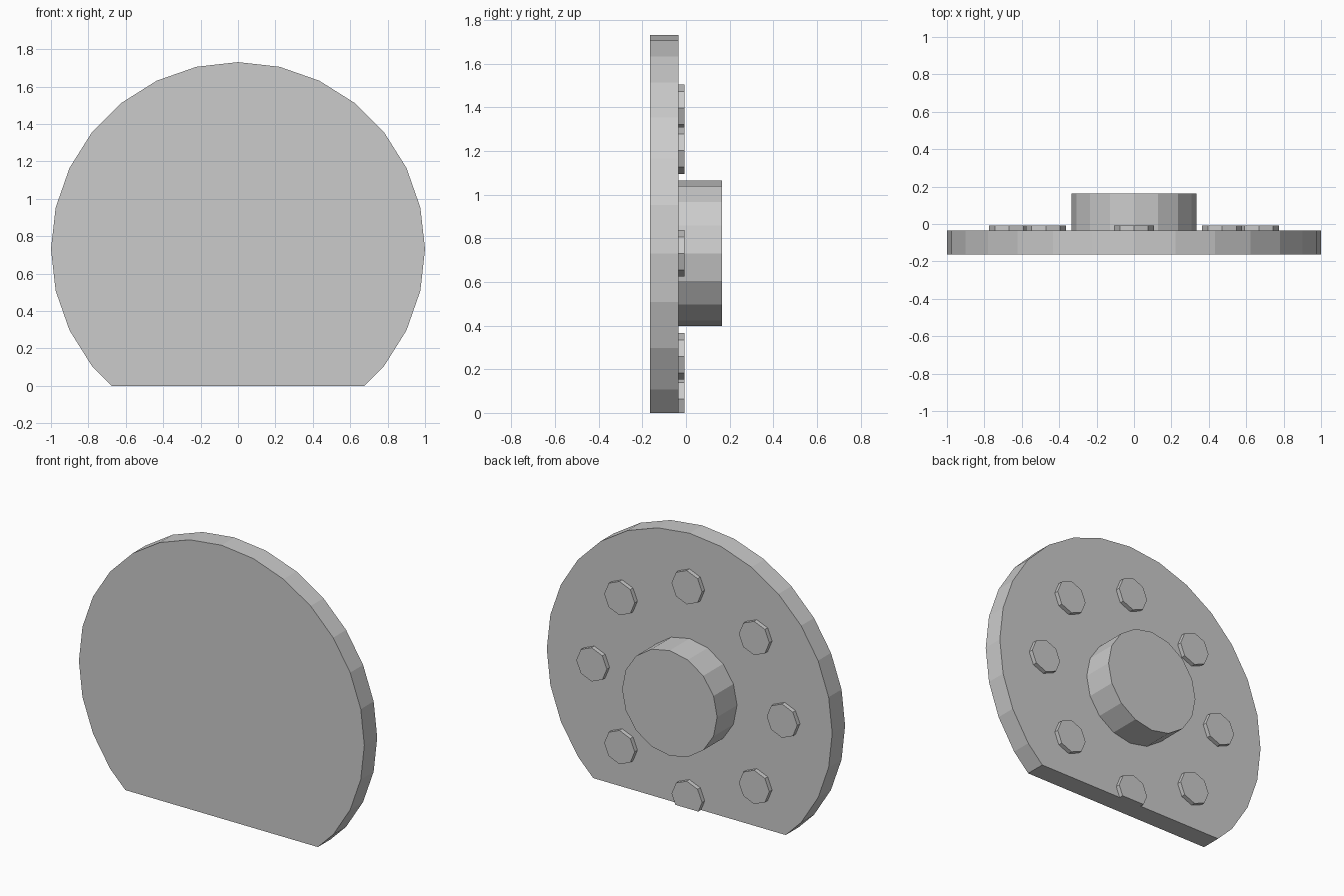
import bpy, bmesh
from math import sin, cos, tau, pi
from mathutils import Matrix, Vector

if "Cube" in bpy.data.objects:
    bpy.data.objects.remove(bpy.data.objects["Cube"])

CENTER_Z = 0.731   # wheel axis height; everything is trimmed flat at z = 0
BACK = -0.035      # plane where hub and bolts sit on the disc


def disc(name, sides, radius, y0, y1, x=0.0, z=CENTER_Z):
    """Flat-shaded cylinder along y, trimmed and capped at the ground plane."""
    bm = bmesh.new()
    mat = (Matrix.Translation((x, (y0 + y1) / 2, z))
           @ Matrix.Rotation(pi / 2, 4, 'X') @ Matrix.Rotation(pi / 2, 4, 'Z'))
    bmesh.ops.create_cone(bm, cap_ends=True, segments=sides, radius1=radius,
                          radius2=radius, depth=y1 - y0, matrix=mat)
    if z - radius < 0:
        cut = bmesh.ops.bisect_plane(
            bm, geom=bm.verts[:] + bm.edges[:] + bm.faces[:],
            plane_co=Vector((0, 0, 0)), plane_no=Vector((0, 0, 1)),
            clear_inner=True)
        rim = [e for e in cut["geom_cut"] if isinstance(e, bmesh.types.BMEdge)]
        bmesh.ops.contextual_create(bm, geom=rim)
    bmesh.ops.recalc_face_normals(bm, faces=bm.faces[:])
    mesh = bpy.data.meshes.new(name)
    bm.to_mesh(mesh)
    bm.free()
    obj = bpy.data.objects.new(name, mesh)
    bpy.context.collection.objects.link(obj)
    return obj


# Large plate and central hub
disc("wheel_plate", 28, 1.0, -0.164, BACK)
disc("hub", 16, 0.333, BACK, 0.164)

# Ring of eight octagonal bolts, the lowest trimmed by the ground
for i in range(8):
    a = tau * i / 8
    disc(f"bolt_{i + 1}", 8, 0.107, BACK, -0.008,
         0.667 * cos(a), CENTER_Z + 0.667 * sin(a))
